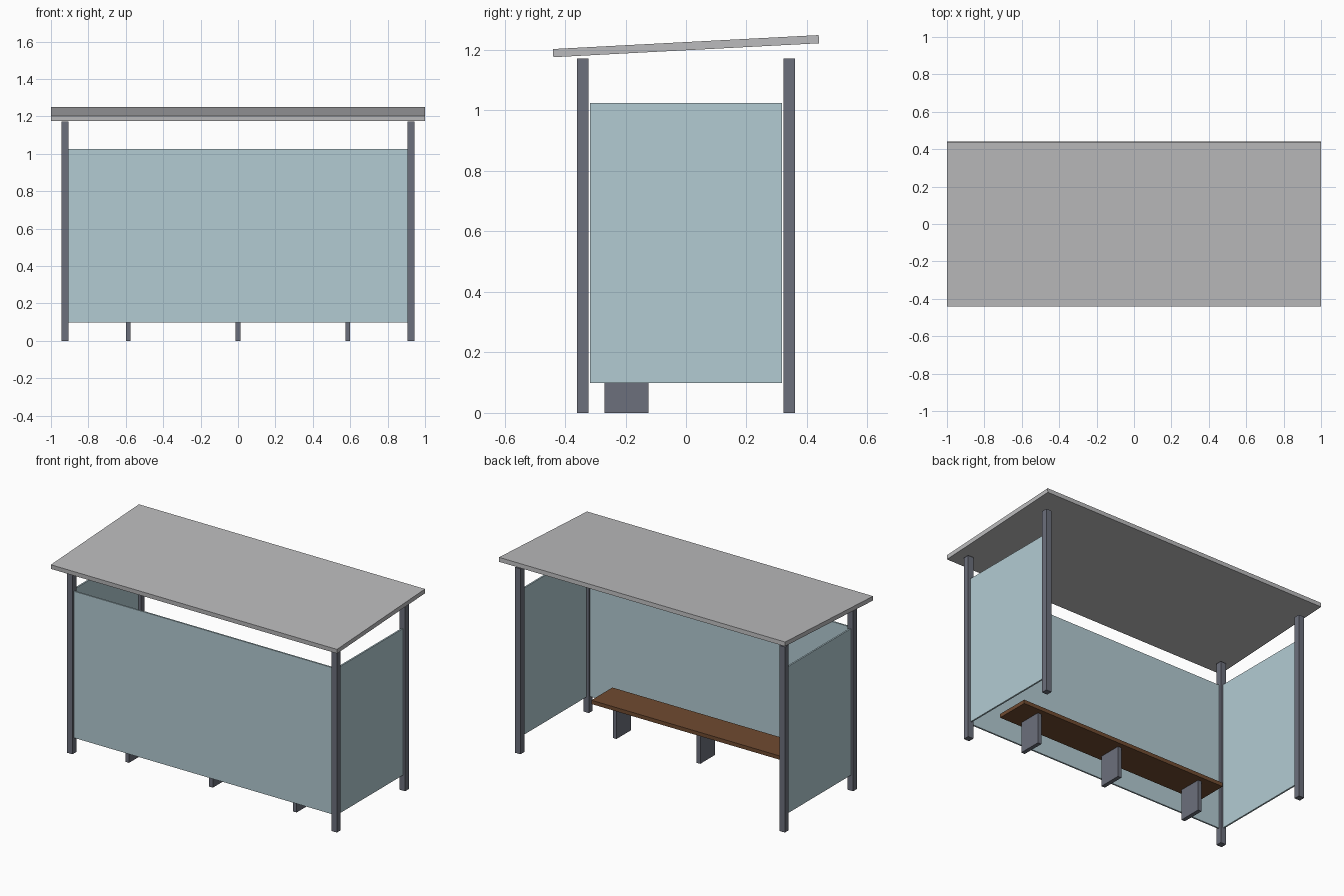
import bpy
import math

cube = bpy.data.objects.get("Cube")
if cube:
    bpy.data.objects.remove(cube, do_unlink=True)


def material(name, rgb):
    mat = bpy.data.materials.new(name)
    mat.use_nodes = True
    mat.diffuse_color = (*rgb, 1)
    bsdf = next(n for n in mat.node_tree.nodes if n.type == 'BSDF_PRINCIPLED')
    bsdf.inputs["Base Color"].default_value = (*rgb, 1)
    return mat


dark_metal = material("dark metal", (0.15, 0.16, 0.2))
glass = material("pale blue glass", (0.45, 0.6, 0.65))
roof_grey = material("roof grey", (0.5, 0.5, 0.51))
wood = material("brown wood", (0.16, 0.07, 0.03))


def box(name, centre, size, mat, tilt=0.0):
    """Box with its size baked into the mesh, tilted about x."""
    bpy.ops.mesh.primitive_cube_add(size=1, location=centre)
    obj = bpy.context.object
    obj.name = name
    obj.scale = size
    bpy.ops.object.transform_apply(location=False, rotation=False, scale=True)
    obj.rotation_euler.x = tilt
    obj.data.materials.append(mat)
    return obj


POST_X, POST_Y, POST_W, POST_H = 0.924, 0.341, 0.038, 1.172
GLASS_Z, GLASS_H, GLASS_T = 0.562, 0.926, 0.01
BENCH_Y, BENCH_Z, BENCH_T = -0.197, 0.205, 0.024

# Corner posts and side panels
for side, x in (("left", POST_X), ("right", -POST_X)):
    for end, y in (("front", -POST_Y), ("back", POST_Y)):
        box(f"{end}_{side}_post", (x, y, POST_H / 2),
            (POST_W, POST_W, POST_H), dark_metal)
    box(f"{side}_glass_panel", (x, 0, GLASS_Z),
        (GLASS_T, 0.636, GLASS_H), glass)

# Long panel between the front posts
box("front_glass_panel", (0, -POST_Y, GLASS_Z),
    (2 * POST_X - POST_W, GLASS_T, GLASS_H), glass)

# Sloping roof slab
box("roof", (0, 0, 1.2125), (2, 0.88, 0.027), roof_grey, math.radians(3))

# Bench seat on three plate legs
box("bench_seat", (0, BENCH_Y, BENCH_Z), (1.452, 0.21, BENCH_T), wood)
leg_height = BENCH_Z - BENCH_T / 2
for name, x in (("right", -0.586), ("middle", 0), ("left", 0.586)):
    box(f"{name}_bench_leg", (x, BENCH_Y, leg_height / 2),
        (0.025, 0.145, leg_height), dark_metal)
